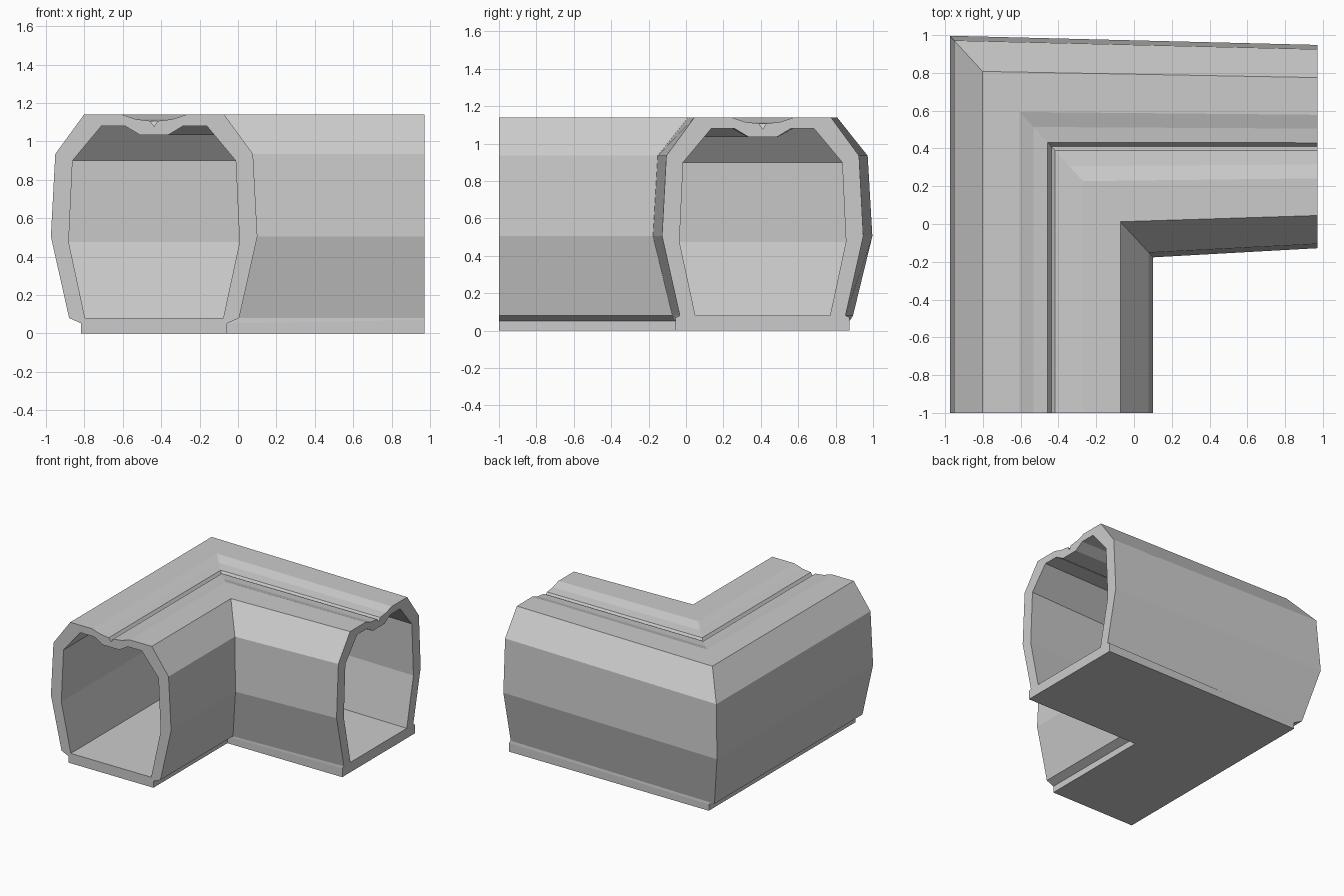
import bpy
import bmesh

if "Cube" in bpy.data.objects:
    bpy.data.objects.remove(bpy.data.objects["Cube"], do_unlink=True)

# Single light grey material
grey = bpy.data.materials.new("light grey")
grey.use_nodes = True
colour = (0.6, 0.6, 0.6, 1)
grey.diffuse_color = colour
grey.node_tree.nodes["Principled BSDF"].inputs["Base Color"].default_value = colour

# Half profiles (offset from centre line, height), top centre to bottom centre
SHELL = [(0, 1.078), (0.02, 1.107), (0.095, 1.116), (0.168, 1.14),
         (0.365, 1.14), (0.515, 0.935), (0.538, 0.505), (0.443, 0.08)]
NARROW_BASE = [(0.38, 0.052), (0.38, 0), (0, 0)]
BORE = [(0, 1.035), (0.075, 1.035), (0.15, 1.08), (0.275, 1.08),
        (0.425, 0.9), (0.445, 0.475), (0.36, 0.08), (0, 0.08)]
CENTRE_X, CENTRE_Y = -0.437, 0.41
MITRE_STRETCH = 1.09
WIDE_BASE = 0.465


def full_loop(half):
    """Mirror a half profile into a closed loop."""
    return half + [(-t, z) for t, z in reversed(half[1:-1])]


def across(t, z, stretch):
    """Position across the side arm, whose base is wider than the shell foot."""
    if z < 0.06 and abs(t) == 0.38:
        return CENTRE_Y + (WIDE_BASE if t > 0 else -WIDE_BASE)
    return CENTRE_Y + t * stretch


def front_end(t, z):
    return (CENTRE_X - t, -1, z)


def mitre(t, z):
    return (CENTRE_X - t, across(t, z, MITRE_STRETCH), z)


def side_end(t, z):
    foot = abs(t) == 0.38 and 0 < z < 0.06
    return (0.972, across(t, z, 1.0), 0.07 if foot else z)


bm = bmesh.new()


def sweep(half):
    """Skin one profile through the two ends and the mitre."""
    loop = full_loop(half)
    rings = [[bm.verts.new(place(t, z)) for t, z in loop]
             for place in (front_end, mitre, side_end)]
    n = len(loop)
    for a, b in zip(rings, rings[1:]):
        for i in range(n):
            j = (i + 1) % n
            bm.faces.new((a[i], a[j], b[j], b[i]))
    return rings


outer_half = SHELL + NARROW_BASE
outer = sweep(outer_half)
inner = sweep(BORE)

# Rim faces joining shell and bore at both open ends, one per half
no, ni = len(outer_half), len(BORE)
for ring in (0, 2):
    o, i = outer[ring], inner[ring]
    bm.faces.new(o[:no] + i[:ni][::-1])
    bm.faces.new(o[no - 1:] + [o[0], i[0]] + i[ni - 1:][::-1])

bmesh.ops.recalc_face_normals(bm, faces=bm.faces)
mesh = bpy.data.meshes.new("corner_tunnel")
bm.to_mesh(mesh)
bm.free()
mesh.materials.append(grey)
tunnel = bpy.data.objects.new("corner_tunnel", mesh)
bpy.context.collection.objects.link(tunnel)
